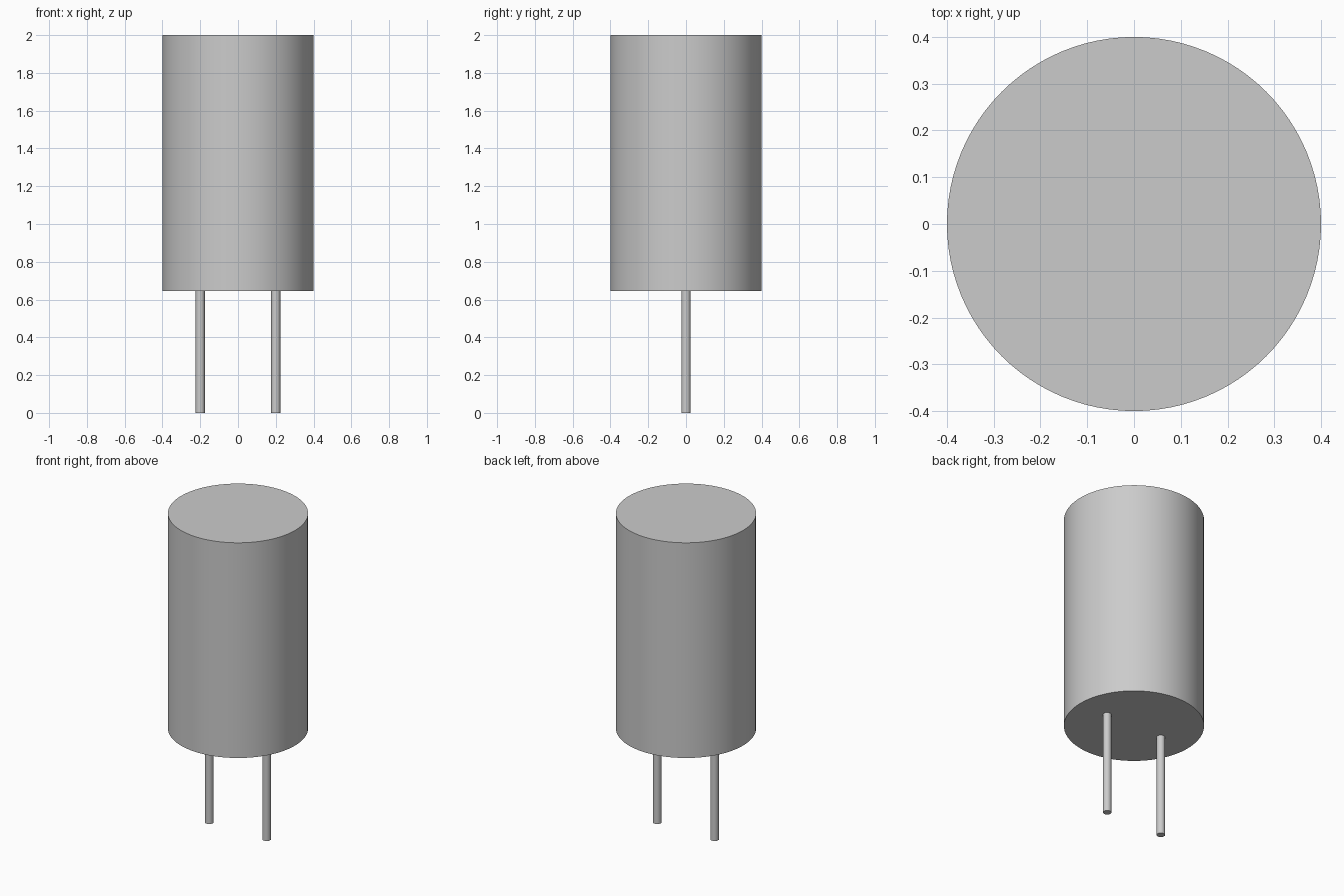
import bpy
import math

cube = bpy.data.objects.get("Cube")
if cube:
    bpy.data.objects.remove(cube, do_unlink=True)

# Single grey finish
GREY = (0.6, 0.6, 0.6, 1.0)
grey = bpy.data.materials.new("plain_grey")
grey.use_nodes = True
grey.diffuse_color = GREY
grey.node_tree.nodes["Principled BSDF"].inputs["Base Color"].default_value = GREY

BODY_BOTTOM, TOP = 0.645, 2.0


def cylinder(name, radius, x, bottom, top, sides):
    bpy.ops.mesh.primitive_cylinder_add(
        vertices=sides, radius=radius, depth=top - bottom,
        location=(x, 0, (bottom + top) / 2))
    obj = bpy.context.object
    obj.name = name
    obj.data.materials.append(grey)
    bpy.ops.object.shade_smooth_by_angle(angle=math.radians(40))
    return obj


# Can-shaped body
cylinder("body", 0.4, 0, BODY_BOTTOM, TOP, 96)

# Two wire leads below the body
for side, x in (("left", 0.2), ("right", -0.2)):
    cylinder(side + "_lead", 0.024, x, 0, BODY_BOTTOM, 32)
